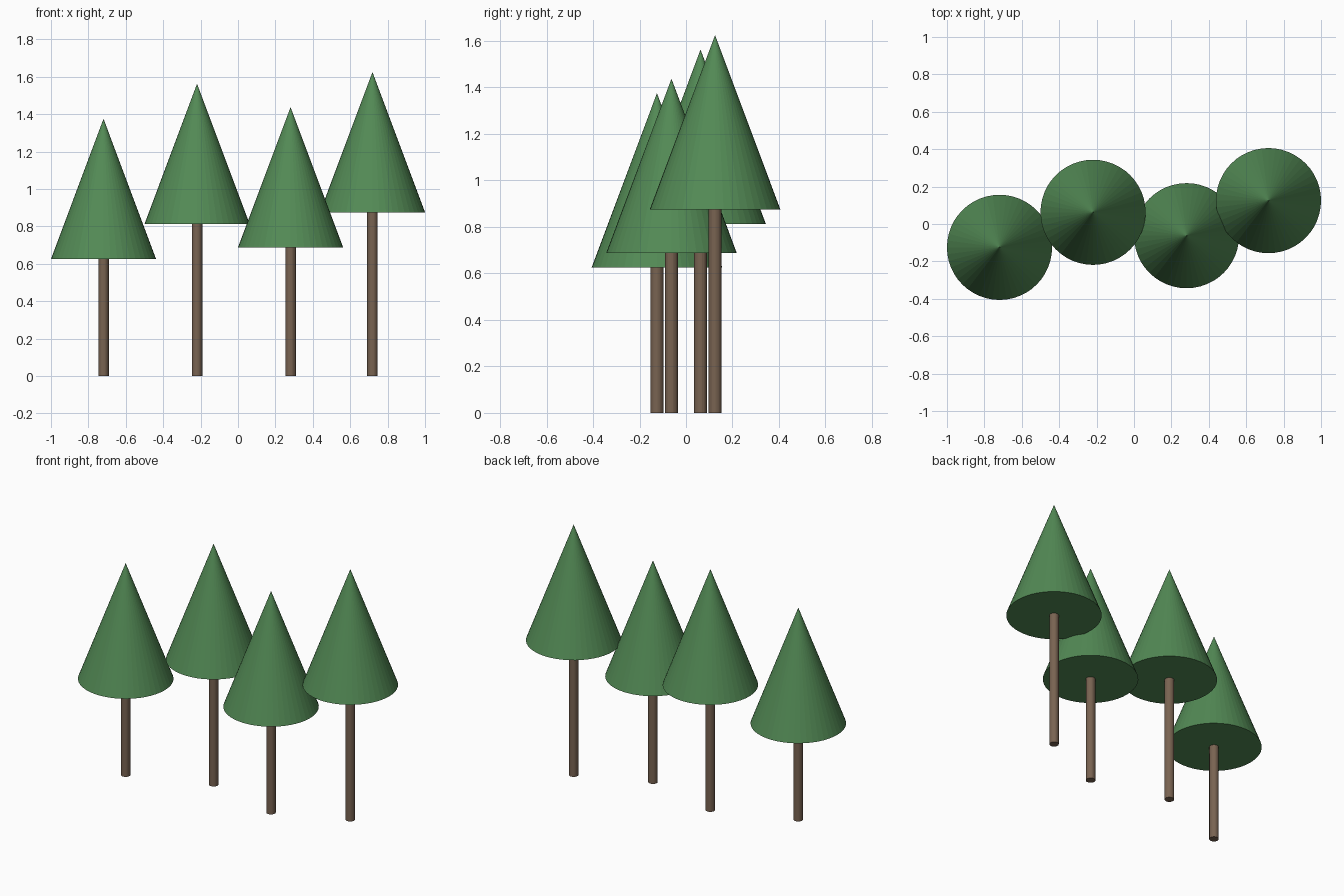
import bpy

if "Cube" in bpy.data.objects:
    bpy.data.objects.remove(bpy.data.objects["Cube"])

SIDES = 48
CROWN_RADIUS, CROWN_HEIGHT, TRUNK_RADIUS = 0.281, 0.75, 0.028


def material(name, rgb):
    mat = bpy.data.materials.new(name)
    mat.diffuse_color = (*rgb, 1.0)
    mat.use_nodes = True
    mat.node_tree.nodes["Principled BSDF"].inputs["Base Color"].default_value = mat.diffuse_color
    return mat


leaf_green = material("leaf_green", (0.086, 0.254, 0.091))
bark_brown = material("bark_brown", (0.19, 0.125, 0.083))


def finish(name, mat):
    obj = bpy.context.object
    obj.name = name
    obj.data.materials.append(mat)


def tree(index, x, y, trunk_height):
    # Slim straight trunk
    bpy.ops.mesh.primitive_cylinder_add(
        vertices=24, radius=TRUNK_RADIUS, depth=trunk_height,
        location=(x, y, trunk_height / 2))
    finish(f"trunk_{index}", bark_brown)
    # Conical crown resting on the trunk
    bpy.ops.mesh.primitive_cone_add(
        vertices=SIDES, radius1=CROWN_RADIUS, radius2=0, depth=CROWN_HEIGHT,
        location=(x, y, trunk_height + CROWN_HEIGHT / 2))
    finish(f"crown_{index}", leaf_green)


# Staggered row of four trees: x, y, trunk height
ROW = [(-0.719, -0.125, 0.625), (-0.219, 0.0625, 0.8125),
       (0.281, -0.0625, 0.6875), (0.719, 0.125, 0.875)]
for i, spot in enumerate(ROW, 1):
    tree(i, *spot)
